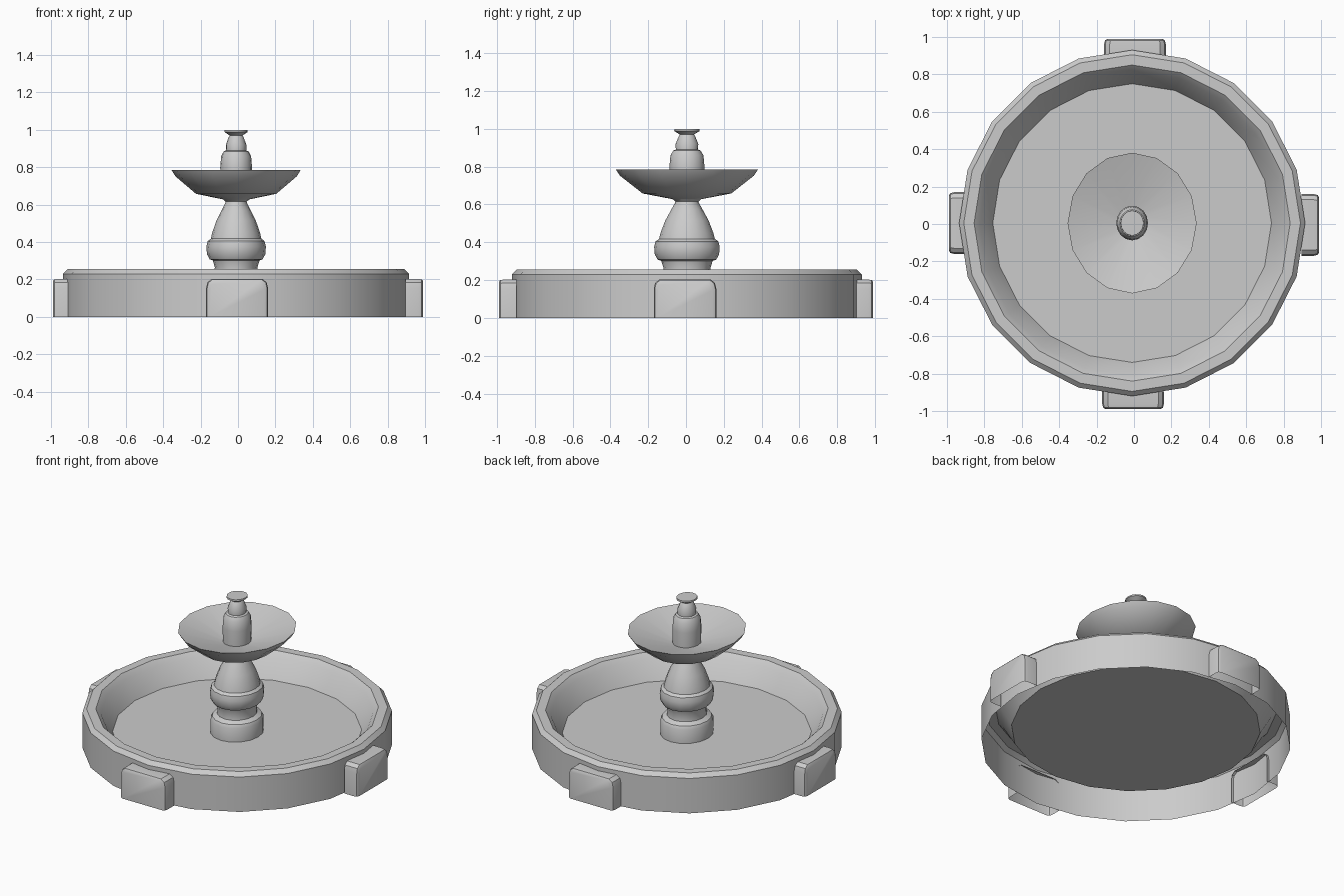
import bpy, bmesh
from math import cos, sin, pi, radians
from mathutils import Matrix

if "Cube" in bpy.data.objects:
    bpy.data.objects.remove(bpy.data.objects["Cube"])


def finish(name, bm, angle):
    bmesh.ops.recalc_face_normals(bm, faces=bm.faces)
    mesh = bpy.data.meshes.new(name)
    bm.to_mesh(mesh)
    bm.free()
    obj = bpy.data.objects.new(name, mesh)
    bpy.context.collection.objects.link(obj)
    bpy.ops.object.select_all(action='DESELECT')
    obj.select_set(True)
    bpy.context.view_layer.objects.active = obj
    bpy.ops.object.shade_smooth_by_angle(angle=radians(angle))
    return obj


def lathe(name, profile, sides, centre=(-0.01, 0.005), sy=1.0, angle=30):
    """Revolve (radius, z) points; radius 0 closes to a pole, sy stretches depth."""
    bm = bmesh.new()
    rings = []
    for r, z in profile:
        n = sides if r > 0 else 1
        rings.append([bm.verts.new((centre[0] + r * cos(2 * pi * i / sides),
                                    centre[1] + r * sy * sin(2 * pi * i / sides), z))
                      for i in range(n)])
    for a, b in zip(rings, rings[1:]):
        for i in range(sides):
            j = (i + 1) % sides
            if len(b) == 1:
                bm.faces.new((a[i], a[j], b[0]))
            else:
                bm.faces.new((a[i], a[j], b[j], b[i]))
    return finish(name, bm, angle)


def buttress(name, turn):
    """Arched block on the basin wall, open at the back and underneath."""
    half = [(0.165, 0), (0.165, 0.155), (0.158, 0.185), (0.135, 0.203)]
    outline = half + [(-x, z) for x, z in reversed(half)]
    bm = bmesh.new()
    rings = []
    for depth, k in ((0.895, 1.0), (0.962, 1.0), (0.982, 0.97), (0.99, 0.88)):
        rings.append([bm.verts.new((x * k, -depth, z * (k + 1) / 2)) for x, z in outline])
    for a, b in zip(rings, rings[1:]):
        for i in range(len(outline) - 1):
            bm.faces.new((a[i], a[i + 1], b[i + 1], b[i]))
    bm.faces.new(rings[-1])
    bmesh.ops.transform(bm, matrix=Matrix.Rotation(turn, 4, 'Z') @ Matrix.Translation((-0.005, 0, 0)),
                        verts=bm.verts)
    return finish(name, bm, 35)


# Basin: 20-sided hollow shell with a raised floor
lathe("basin", [(0.925, 0), (0.925, 0.23), (0.9, 0.255), (0.845, 0.255),
                (0.815, 0.225), (0.745, 0.105), (0, 0.105)], 20)

# Four wall buttresses
for i, side in enumerate(("front", "right", "back", "left")):
    buttress(side + "_buttress", i * pi / 2)

# Pedestal: drum, neck, bulging ring and bell
lathe("pedestal", [(0.155, 0.105), (0.155, 0.195), (0.145, 0.215), (0.117, 0.23),
                   (0.114, 0.265), (0.125, 0.302), (0.142, 0.308), (0.156, 0.335),
                   (0.159, 0.375), (0.152, 0.405), (0.135, 0.418), (0.128, 0.45),
                   (0.105, 0.515), (0.075, 0.575), (0.057, 0.61), (0.055, 0.64)],
      16, sy=1.09)

# Upper bowl: curved underside, conical inside
lathe("upper_bowl", [(0.05, 0.61), (0.07, 0.628), (0.215, 0.658), (0.325, 0.752),
                     (0.345, 0.785), (0.08, 0.7), (0, 0.685)], 16, sy=1.09)

# Finial with flared cap
lathe("finial", [(0.083, 0.69), (0.085, 0.8), (0.08, 0.86), (0.066, 0.885),
                 (0.054, 0.89), (0.055, 0.92), (0.04, 0.96), (0.034, 0.97),
                 (0.062, 0.988), (0.061, 0.998), (0, 0.998)], 16, sy=1.09)
